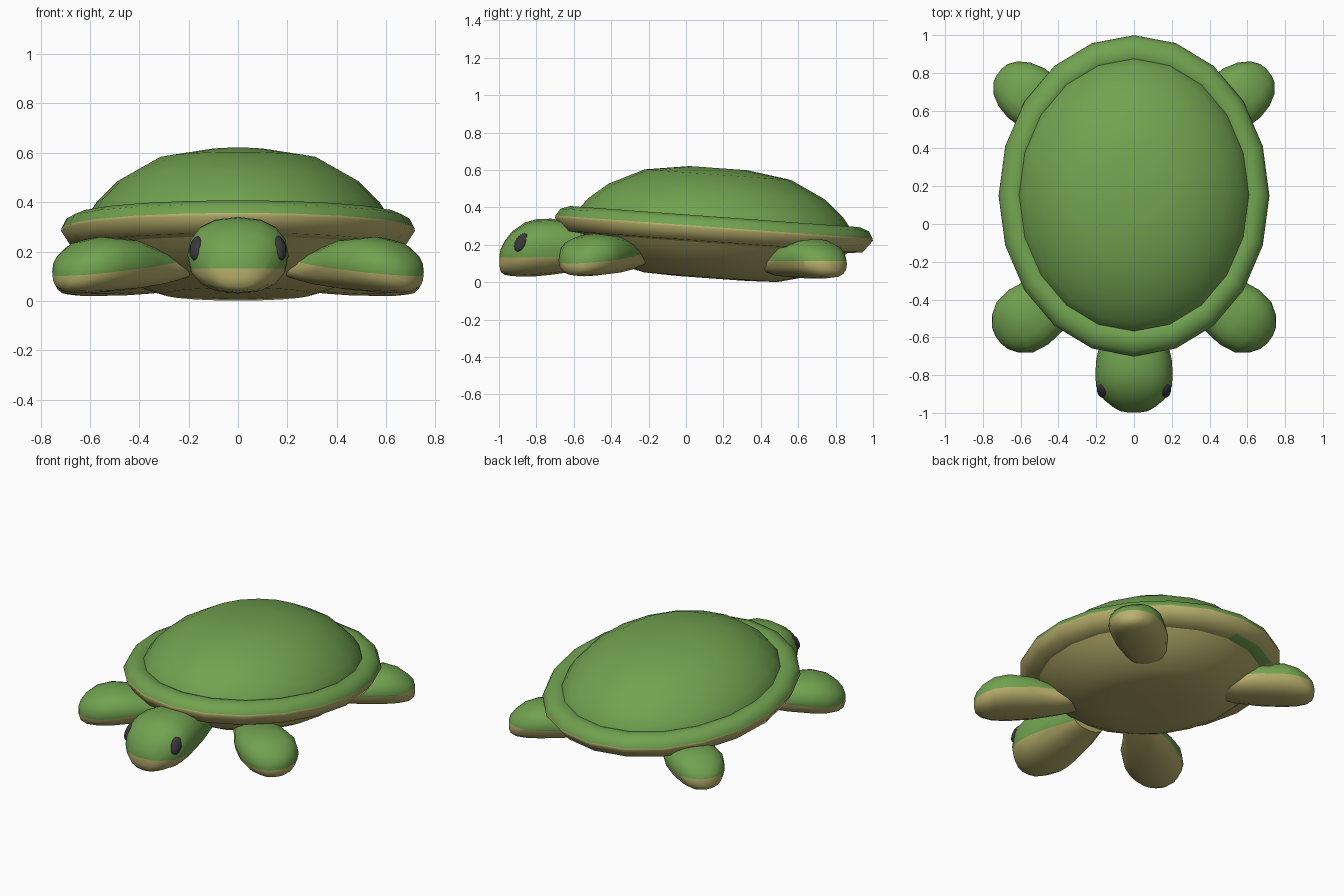
import bpy, bmesh, math
from mathutils import Vector

if "Cube" in bpy.data.objects:
    bpy.data.objects.remove(bpy.data.objects["Cube"])


def material(name, rgb):
    m = bpy.data.materials.new(name)
    m.diffuse_color = (*rgb, 1)
    m.use_nodes = True
    m.node_tree.nodes["Principled BSDF"].inputs["Base Color"].default_value = m.diffuse_color
    return m


GREEN = material("shell green", (0.165, 0.36, 0.08))
BEIGE = material("belly beige", (0.48, 0.43, 0.15))
DARK = material("eye dark", (0.04, 0.04, 0.045))


def finish(bm, name, mats, angle=50):
    bmesh.ops.recalc_face_normals(bm, faces=bm.faces[:])
    me = bpy.data.meshes.new(name)
    bm.to_mesh(me)
    bm.free()
    ob = bpy.data.objects.new(name, me)
    bpy.context.collection.objects.link(ob)
    for m in mats:
        me.materials.append(m)
    bpy.ops.object.select_all(action='DESELECT')
    ob.select_set(True)
    bpy.context.view_layer.objects.active = ob
    bpy.ops.object.shade_smooth_by_angle(angle=math.radians(angle))
    return ob


def bridge(bm, rings, closed=False):
    """Quads between successive rings; returns the faces per strip."""
    strips, n = [], len(rings[0])
    last = len(rings) if closed else len(rings) - 1
    for k in range(last):
        a, b = rings[k], rings[(k + 1) % len(rings)]
        strips.append([bm.faces.new((a[i], a[(i + 1) % n], b[(i + 1) % n], b[i]))
                       for i in range(n)])
    return strips


def shell_part(name, profile, mats, beige_strips=(), closed=False, angle=50, green_patch=()):
    """Oval revolve of (radius factor, height), tilted down to the back."""
    bm, n, rings = bmesh.new(), 20, []
    for r, h in profile:
        ring = []
        for i in range(n):
            a = 2 * math.pi * i / n
            y = 0.85 * r * math.cos(a)
            ring.append(bm.verts.new((0.717 * r * math.sin(a), 0.15 + y + 0.075 * h,
                                      0.295 + h - 0.073 * y)))
        rings.append(ring)
    strips = bridge(bm, rings, closed)
    for k in beige_strips:
        for f in strips[k]:
            f.material_index = 1
    for k, i in green_patch:
        strips[k][i].material_index = 0
    if not closed:
        bm.faces.new(rings[-1])
    return finish(bm, name, mats, angle)


def limb(name, origin, direction, stations, split, slope=0.0, sides=16):
    """Rounded loft; station = distance, half width, bottom, top.
    Faces below the (sloping) split plane are beige."""
    bm, rings = bmesh.new(), []
    d = Vector((*direction, 0)).normalized()
    side = Vector((-d.y, d.x, 0))
    base = Vector((*origin, 0))
    for t, w, lo, hi in stations:
        ring = []
        for i in range(sides):
            a = 2 * math.pi * i / sides
            c, s = math.cos(a), math.sin(a)
            u = math.copysign(abs(c) ** 0.82, c) * w
            z = (lo + hi) / 2 + math.copysign(abs(s) ** 0.9, s) * (hi - lo) / 2
            p = base + d * t + side * u
            ring.append(bm.verts.new((p.x, p.y, z)))
        rings.append(ring)
    bridge(bm, rings)
    bm.faces.new(rings[0])
    bm.faces.new(rings[-1])
    co, no = base + Vector((0, 0, split)), Vector((0, 0, 1)) - d * slope
    bmesh.ops.bisect_plane(bm, geom=bm.verts[:] + bm.edges[:] + bm.faces[:],
                           plane_co=co, plane_no=no)
    for f in bm.faces:
        f.material_index = int((f.calc_center_median() - co).dot(no) < 0)
    return finish(bm, name, [GREEN, BEIGE], 60)


def mirror(ob):
    ob.modifiers.new("mirror", 'MIRROR').use_axis = (True, False, False)


# Shell dome, rim and belly
shell_part("shell_dome", [(0.857, 0.03), (0.845, 0.055), (0.80, 0.105), (0.68, 0.19),
                          (0.46, 0.28), (0.18, 0.315)], [GREEN])
shell_part("shell_rim", [(0.82, 0.04), (0.865, 0.054), (0.91, 0.056), (0.97, 0.038),
                         (0.997, 0.0), (1.0, -0.012), (0.94, -0.078), (0.82, -0.088)],
           [GREEN, BEIGE], beige_strips=(4, 5, 6, 7), closed=True, angle=75,
           green_patch=((6, 18), (6, 19)))
shell_part("belly", [(0.86, -0.075), (0.81, -0.115), (0.70, -0.185), (0.55, -0.24),
                     (0.42, -0.268), (0.2, -0.274)], [BEIGE])

# Head with neck
limb("head", (0, 0), (0, -1),
     [(0.42, 0.12, 0.10, 0.26), (0.58, 0.17, 0.06, 0.32), (0.72, 0.20, 0.04, 0.34),
      (0.80, 0.205, 0.032, 0.337), (0.86, 0.20, 0.03, 0.32), (0.93, 0.16, 0.033, 0.272),
      (0.97, 0.11, 0.04, 0.22), (0.99, 0.075, 0.055, 0.18), (0.998, 0.03, 0.09, 0.145)],
     0.132)

# Front flippers
mirror(limb("front_flippers", (-0.041, -0.057), (0.81, -0.59),
            [(0.30, 0.07, 0.10, 0.16), (0.45, 0.11, 0.065, 0.20), (0.60, 0.16, 0.045, 0.25),
             (0.74, 0.178, 0.035, 0.26), (0.83, 0.165, 0.032, 0.24), (0.895, 0.12, 0.035, 0.20),
             (0.93, 0.07, 0.05, 0.16), (0.942, 0.025, 0.08, 0.13)], 0.20, -0.105))

# Back flippers
mirror(limb("back_flippers", (0.522, 0.657), (0.8, 0.6),
            [(-0.36, 0.09, 0.06, 0.14), (-0.22, 0.13, 0.03, 0.18), (-0.08, 0.16, 0.022, 0.22),
             (0.06, 0.163, 0.02, 0.232), (0.14, 0.142, 0.02, 0.21), (0.20, 0.105, 0.025, 0.17),
             (0.232, 0.062, 0.04, 0.14), (0.242, 0.025, 0.06, 0.11)], 0.113))

# Eyes
for s in (-1, 1):
    bpy.ops.mesh.primitive_uv_sphere_add(
        segments=14, ring_count=8, radius=1, location=(0.168 * s, -0.879, 0.213),
        rotation=(math.radians(-25), math.radians(-20 * s), math.radians(-25 * s)))
    eye = bpy.context.object
    eye.name = "eye_right" if s > 0 else "eye_left"
    eye.scale = (0.026, 0.035, 0.055)
    eye.data.materials.append(DARK)
    bpy.ops.object.shade_smooth_by_angle(angle=math.radians(60))
